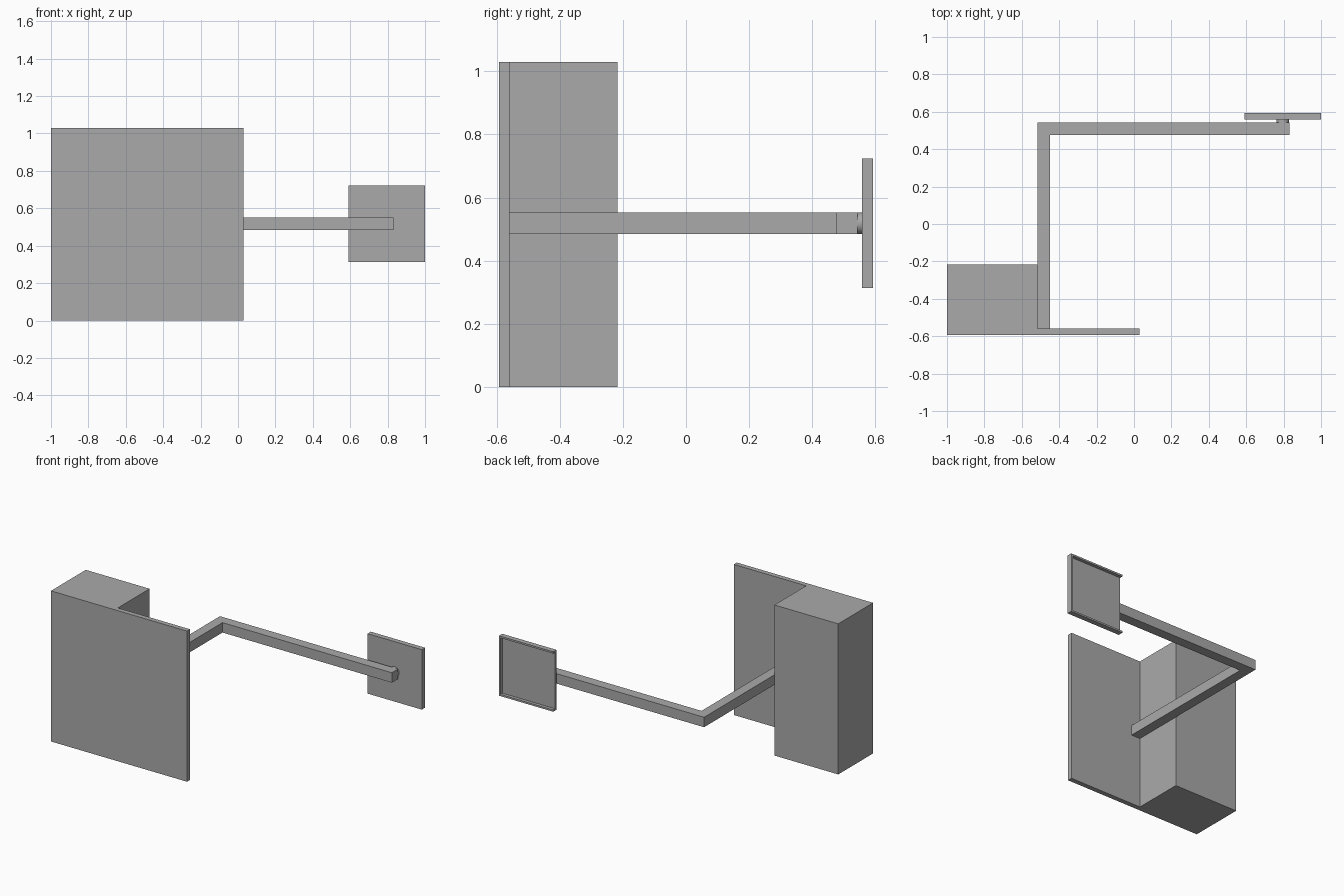
import bpy
from mathutils import Vector, Matrix
import bmesh

if "Cube" in bpy.data.objects:
    bpy.data.objects.remove(bpy.data.objects["Cube"], do_unlink=True)

# One plain grey for everything
GREY = (0.4, 0.4, 0.4, 1.0)
grey = bpy.data.materials.new("plain_grey")
grey.use_nodes = True
grey.diffuse_color = GREY
grey.node_tree.nodes["Principled BSDF"].inputs["Base Color"].default_value = GREY


def finish(name, bm):
    bmesh.ops.recalc_face_normals(bm, faces=bm.faces)
    mesh = bpy.data.meshes.new(name)
    bm.to_mesh(mesh)
    bm.free()
    mesh.materials.append(grey)
    obj = bpy.data.objects.new(name, mesh)
    bpy.context.collection.objects.link(obj)
    return obj


def prism(name, outline, low, high, axis="z"):
    """Extrude a closed outline: (x, y) along z, or (y, z) along x."""
    def place(p, d):
        return (p[0], p[1], d) if axis == "z" else (d, p[0], p[1])
    bm = bmesh.new()
    face = bm.faces.new([bm.verts.new(place(p, low)) for p in outline])
    grown = bmesh.ops.extrude_face_region(bm, geom=[face])["geom"]
    shift = Vector(place((0, 0), high - low))
    bmesh.ops.translate(bm, vec=shift,
                        verts=[v for v in grown if isinstance(v, bmesh.types.BMVert)])
    return finish(name, bm)


# Large front panel with the block behind it, in one L-shaped outline
FRONT, BACK = -0.593, -0.56
prism("panel_and_block",
      [(-1, FRONT), (0.03, FRONT), (0.03, BACK), (-0.517, BACK),
       (-0.517, -0.217), (-1, -0.217)], 0, 1.03)

# Square bar bent at a right angle
ARM_LOW, ARM_HIGH = 0.484, 0.552
prism("bent_arm",
      [(-0.517, BACK), (-0.45, BACK), (-0.45, 0.475), (0.832, 0.475),
       (0.832, 0.543), (-0.517, 0.543)], ARM_LOW, ARM_HIGH)

# Round pivot between arm and holder
HOLDER_X, MID_Z = 0.795, 0.518
bm = bmesh.new()
bmesh.ops.create_cone(bm, cap_ends=True, segments=32, radius1=0.034, radius2=0.034,
                      depth=0.03,
                      matrix=Matrix.Translation((HOLDER_X, 0.55, MID_Z))
                      @ Matrix.Rotation(1.5707963, 4, "X"))
pivot = finish("pivot", bm)
bpy.context.view_layer.objects.active = pivot
pivot.select_set(True)
bpy.ops.object.shade_smooth_by_angle()

# Shallow holder: channel with top and bottom rims, closed on the left side
HALF, RIM = 0.205, 0.012
Y0, FLOOR, Y1 = 0.558, 0.571, 0.593
low, high = MID_Z - HALF, MID_Z + HALF
left = HOLDER_X + HALF
prism("holder_channel",
      [(Y0, low), (Y1, low), (Y1, low + RIM), (FLOOR, low + RIM),
       (FLOOR, high - RIM), (Y1, high - RIM), (Y1, high), (Y0, high)],
      HOLDER_X - HALF, left - RIM, axis="x")
prism("holder_end_wall",
      [(Y0, low), (Y1, low), (Y1, high), (Y0, high)], left - RIM, left, axis="x")
